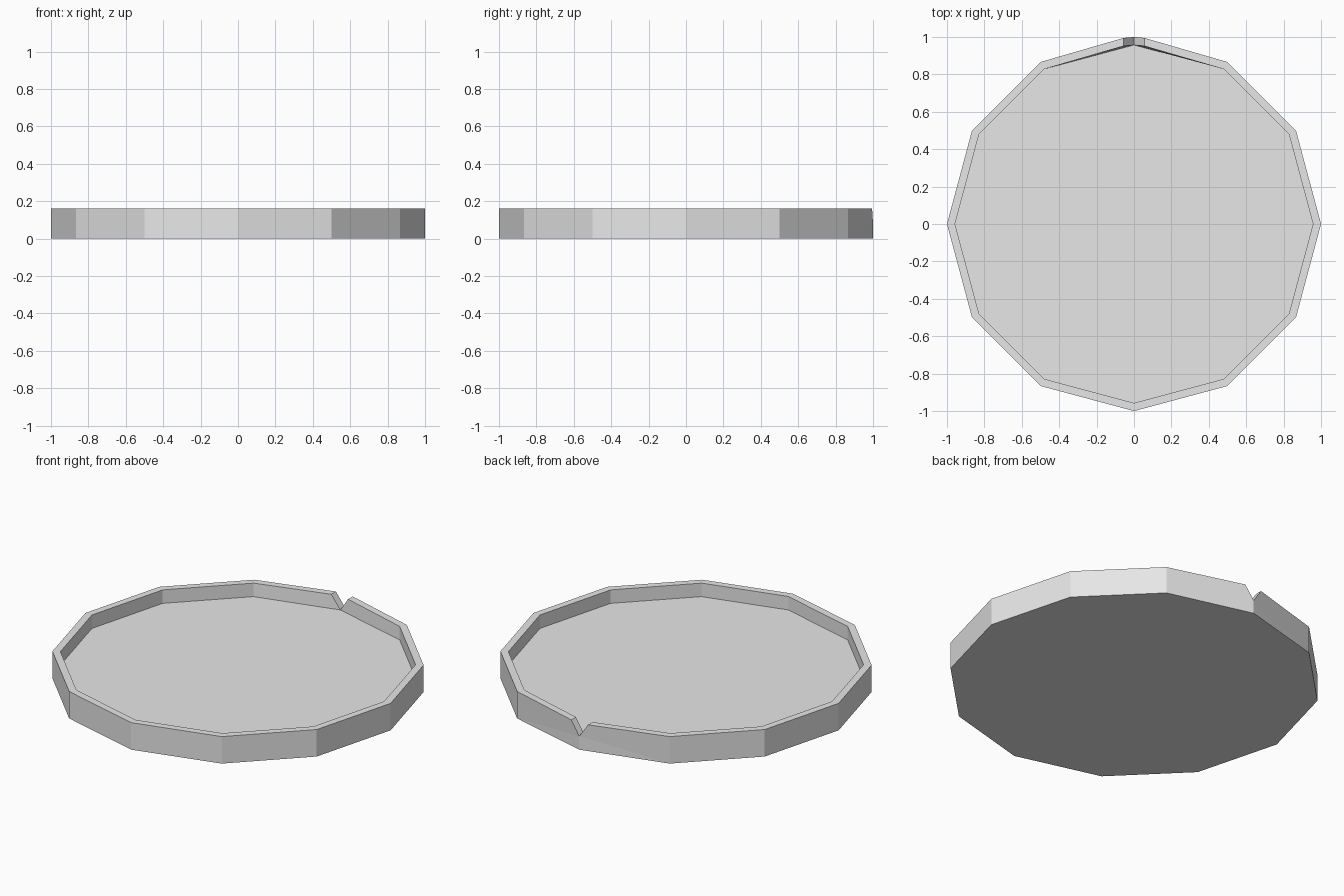
import bpy, bmesh, math

if "Cube" in bpy.data.objects:
    bpy.data.objects.remove(bpy.data.objects["Cube"])

SIDES, R_OUT, R_IN = 12, 1.0, 0.957
H, FLOOR = 0.16, 0.08
NOTCH = 3            # corner at the back (+y)
HALF = 0.055         # half width of the pouring notch

grey = bpy.data.materials.new("light grey")
grey.diffuse_color = (0.8, 0.8, 0.8, 1)
grey.use_nodes = True
grey.node_tree.nodes["Principled BSDF"].inputs["Base Color"].default_value = grey.diffuse_color

bm = bmesh.new()


def ring(r, z):
    return [bm.verts.new((r * math.cos(math.tau * i / SIDES),
                          r * math.sin(math.tau * i / SIDES), z))
            for i in range(SIDES)]


def rim(r):
    """Rim corners as (arriving, leaving) pairs; the notch corner is split."""
    pairs = [(v, v) for v in ring(r, H)]
    bm.verts.remove(pairs[NOTCH][0])
    y = r - 0.005
    pairs[NOTCH] = (bm.verts.new((HALF, y, H)), bm.verts.new((-HALF, y, H)))
    return pairs


base, floor = ring(R_OUT, 0), ring(R_IN, FLOOR)
outer, inner = rim(R_OUT), rim(R_IN)
lip = bm.verts.new((0, R_OUT, FLOOR))      # outer bottom of the notch

# Underside and floor of the dish
bm.faces.new(base[::-1])
bm.faces.new(floor)

# Walls and rim
for i in range(SIDES):
    j = (i + 1) % SIDES
    o1, o2, n1, n2 = outer[i][1], outer[j][0], inner[i][1], inner[j][0]
    bm.faces.new((o1, o2, n2, n1))
    bm.faces.new((n1, n2, floor[j], floor[i]))
    if j == NOTCH:
        bm.faces.new((base[i], base[j], lip))
        bm.faces.new((base[i], lip, o2, o1))
    elif i == NOTCH:
        bm.faces.new((base[i], base[j], lip))
        bm.faces.new((lip, base[j], o2, o1))
    else:
        bm.faces.new((base[i], base[j], o2, o1))

# Sloping cheeks of the notch
for k in (0, 1):
    bm.faces.new((lip, floor[NOTCH], inner[NOTCH][k], outer[NOTCH][k]))

bmesh.ops.recalc_face_normals(bm, faces=bm.faces)
mesh = bpy.data.meshes.new("shallow_dish")
bm.to_mesh(mesh)
bm.free()
mesh.materials.append(grey)
dish = bpy.data.objects.new("shallow_dish", mesh)
bpy.context.collection.objects.link(dish)
